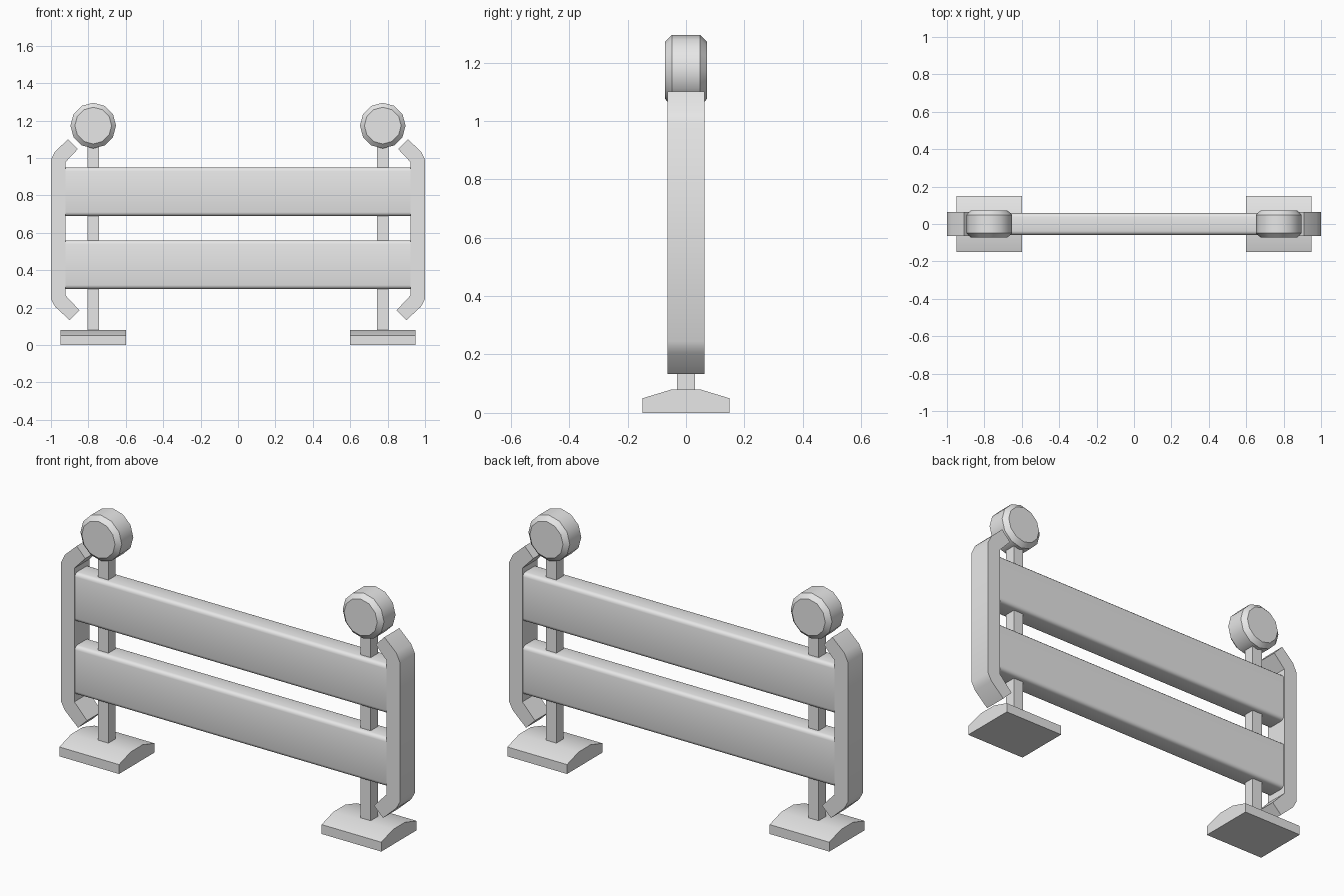
import bpy
import bmesh
from math import radians
from mathutils import Vector

cube = bpy.data.objects.get("Cube")
if cube:
    bpy.data.objects.remove(cube, do_unlink=True)

grey = bpy.data.materials.new("plain_grey")
grey.use_nodes = True
grey.diffuse_color = (0.8, 0.8, 0.8, 1)
grey.node_tree.nodes["Principled BSDF"].inputs["Base Color"].default_value = (0.8, 0.8, 0.8, 1)


def finish(obj, name, bevel=0, segments=1):
    """Name, colour, bevel and shade a part."""
    obj.name = name
    obj.data.name = name
    obj.data.materials.append(grey)
    bpy.ops.object.select_all(action="DESELECT")
    obj.select_set(True)
    bpy.context.view_layer.objects.active = obj
    if bevel:
        mod = obj.modifiers.new("Bevel", "BEVEL")
        mod.width = bevel
        mod.segments = segments
        mod.limit_method = "ANGLE"
        mod.angle_limit = radians(60)
        bpy.ops.object.modifier_apply(modifier=mod.name)
    bpy.ops.object.shade_smooth_by_angle(angle=radians(35))
    return obj


def prism(name, points, direction):
    """Extrude a closed outline along a direction."""
    bm = bmesh.new()
    face = bm.faces.new([bm.verts.new(p) for p in points])
    new = bmesh.ops.extrude_face_region(bm, geom=[face])["geom"]
    verts = [v for v in new if isinstance(v, bmesh.types.BMVert)]
    bmesh.ops.translate(bm, verts=verts, vec=Vector(direction))
    bmesh.ops.recalc_face_normals(bm, faces=bm.faces)
    mesh = bpy.data.meshes.new(name)
    bm.to_mesh(mesh)
    bm.free()
    obj = bpy.data.objects.new(name, mesh)
    bpy.context.collection.objects.link(obj)
    return finish(obj, name)


def box(name, center, size):
    bpy.ops.mesh.primitive_cube_add(size=1, location=center)
    obj = bpy.context.object
    obj.scale = size
    bpy.ops.object.transform_apply(location=False, rotation=False, scale=True)
    return finish(obj, name)


# Horizontal boards with rounded long edges
for name, bottom in (("lower_board", 0.30), ("upper_board", 0.69)):
    y, z, r, top = 0.058, bottom, 0.02, bottom + 0.26
    arc = ((0, 1), (0.134, 0.5), (0.5, 0.134), (1, 0))
    outline = [(-y + r * a, z + r * b) for a, b in arc]
    outline += [(y - r * a, z + r * b) for a, b in reversed(arc)]
    outline += [(y - r * a, top - r * b) for a, b in arc]
    outline += [(-y + r * a, top - r * b) for a, b in reversed(arc)]
    prism(name, [(-0.925, p, q) for p, q in outline], (1.847, 0, 0))

# Outlines of the foot (y, z) and the bent end rail (x, z)
foot = [(-0.149, 0), (0.149, 0), (0.149, 0.05), (0.05, 0.08), (-0.05, 0.08), (-0.149, 0.05)]
rail = [(1, 0.245), (1, 0.99), (0.978, 1.035), (0.908, 1.10), (0.857, 1.047),
        (0.922, 0.978), (0.922, 0.265), (0.847, 0.185), (0.9, 0.133), (0.978, 0.205)]

for side, s in (("left", 1), ("right", -1)):
    x = s * 0.774
    # Foot, post and end rail
    prism(side + "_foot", [(x - 0.176, y, z) for y, z in foot], (0.352, 0, 0))
    box(side + "_post", (x, 0, 0.57), (0.06, 0.06, 1.0))
    prism(side + "_end_rail", [(s * u, -0.063, z) for u, z in rail], (0, 0.126, 0))
    # Round warning lamp with chamfered rims
    bpy.ops.mesh.primitive_cylinder_add(vertices=12, radius=0.122, depth=0.143,
                                        location=(x, 0, 1.173), rotation=(radians(90), 0, 0))
    finish(bpy.context.object, side + "_lamp", bevel=0.023)
